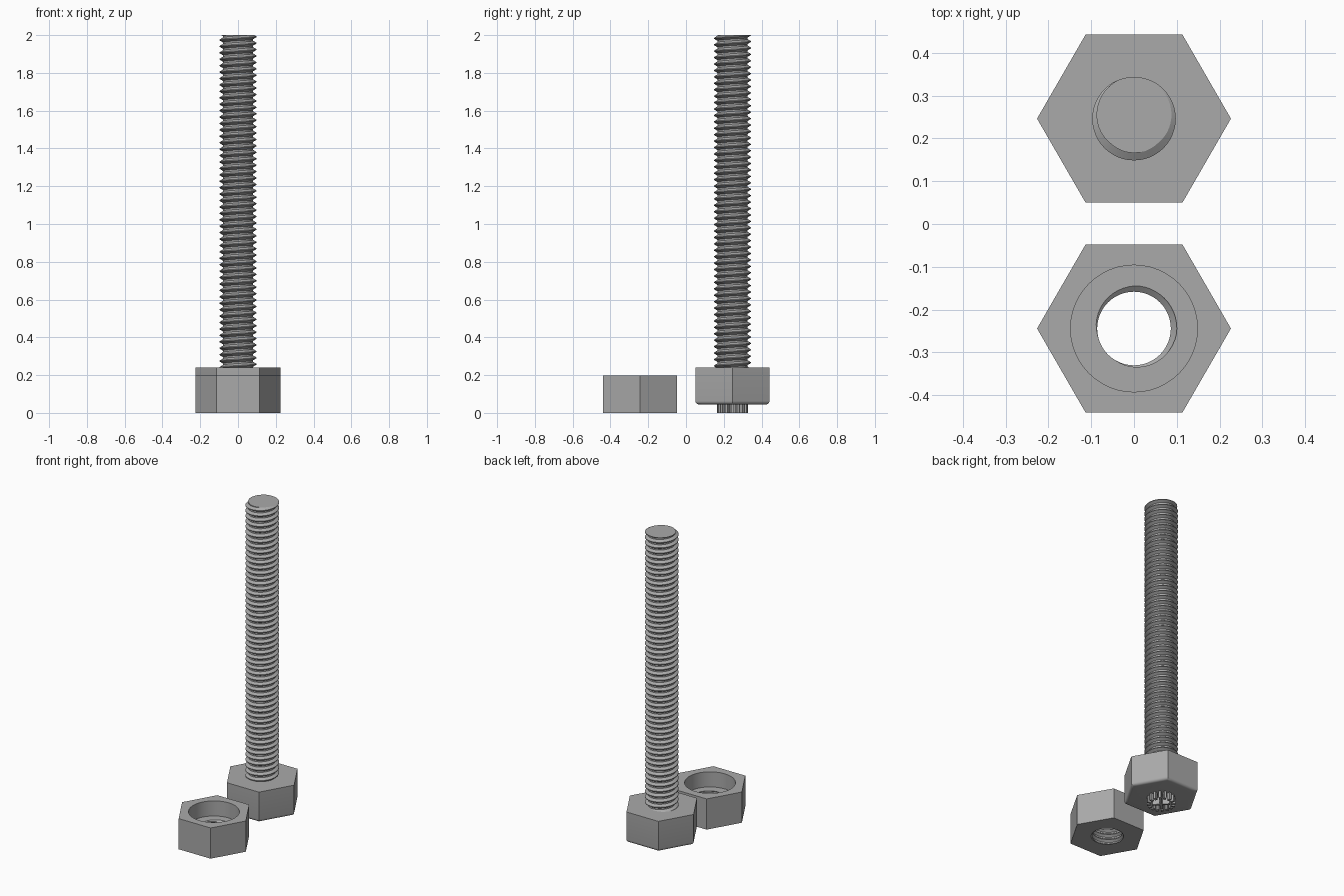
import bpy, bmesh
from math import pi, cos, sin, radians, floor

if "Cube" in bpy.data.objects:
    bpy.data.objects.remove(bpy.data.objects["Cube"])

SEG = 48
PITCH = 0.034
APOTHEM = 0.196
BOLT_Y, NUT_Y = 0.246, -0.244

steel = bpy.data.materials.new("grey steel")
steel.use_nodes = True
steel.diffuse_color = (0.4, 0.4, 0.4, 1)
steel.node_tree.nodes["Principled BSDF"].inputs["Base Color"].default_value = (0.4, 0.4, 0.4, 1)


# A ring is a function: angle -> (radius, height)
def hexagon(apothem, z):
    return lambda t: (apothem / cos(t % (pi / 3) - pi / 6), z)


def circle(r, z):
    return lambda t: (r, z)


def thread(z0, z1, root, crest, z_ref):
    """Rings that climb with the helix and are trimmed flat at both ends."""
    def radius(z, t):
        u = (z - z_ref) / PITCH - t / (2 * pi)
        u = abs(u - floor(u + 0.5))
        return root + (crest - root) * min(1, max(0, (0.375 - u) / 0.3125))

    def ring(z):
        def point(t):
            h = min(z1, max(z0, z + PITCH * t / (2 * pi)))
            return radius(h, t), h
        return point

    first = floor((z0 - z_ref) / PITCH) - 2
    last = floor((z1 - z_ref) / PITCH) + 2
    return [ring(z_ref + PITCH * (k + b)) for k in range(first, last)
            for b in (-0.375, -0.0625, 0.0625, 0.375)]


def loft(name, rings, y, caps=False, loop=False):
    """Skin a list of rings around a vertical axis."""
    bm = bmesh.new()
    rows = []
    for ring in rings:
        row = []
        for i in range(SEG + 1):
            t = 2 * pi * i / SEG
            r, z = ring(t)
            row.append(bm.verts.new((r * cos(t), r * sin(t), z)))
        rows.append(row)
    if loop:
        rows.append(rows[0])
    for a, b in zip(rows, rows[1:]):
        for i in range(SEG):
            bm.faces.new((a[i], a[i + 1], b[i + 1], b[i]))
    bmesh.ops.remove_doubles(bm, verts=bm.verts, dist=0.00005)
    if caps:
        bmesh.ops.holes_fill(bm, edges=[e for e in bm.edges if e.is_boundary], sides=0)
    bmesh.ops.recalc_face_normals(bm, faces=bm.faces)
    return finish(name, bm, (0, y, 0))


def finish(name, bm, place):
    mesh = bpy.data.meshes.new(name)
    bm.to_mesh(mesh)
    bm.free()
    ob = bpy.data.objects.new(name, mesh)
    ob.location = place
    mesh.materials.append(steel)
    bpy.context.collection.objects.link(ob)
    bpy.ops.object.select_all(action='DESELECT')
    ob.select_set(True)
    bpy.context.view_layer.objects.active = ob
    bpy.ops.object.shade_smooth_by_angle(angle=radians(28))
    return ob


# Bolt head with a rounded lower edge
fillet = 0.018
arc = [pi / 2 * k / 5 for k in range(6)]
head = [hexagon(APOTHEM - fillet * (1 - sin(a)), 0.045 + fillet * (1 - cos(a))) for a in arc]
loft("bolt_head", head + [hexagon(APOTHEM, 0.24)], BOLT_Y, caps=True)

# Threaded shank
loft("bolt_shank", thread(0.235, 2.0, 0.08, 0.0975, 2 - PITCH / 4), BOLT_Y, caps=True)

# Hexagonal nut: threaded hole below, wide counterbore above
ledge = 0.1
nut = [hexagon(APOTHEM, 0)]
nut += thread(0, ledge, 0.1, 0.086, PITCH / 3)
nut += [circle(0.148, ledge), circle(0.148, 0.197), hexagon(APOTHEM, 0.197)]
loft("nut", nut, NUT_Y, loop=True)

# Raised ornament under the head: a ring of ribs around a spoked centre
def bar(name, inner, outer, width, angle):
    bm = bmesh.new()
    bmesh.ops.create_cube(bm, size=1)
    for v in bm.verts:
        v.co.x = (inner + outer) / 2 + v.co.x * (outer - inner)
        v.co.y *= width
        v.co.z = 0.024 + v.co.z * 0.048
    ob = finish(name, bm, (0, BOLT_Y, 0))
    ob.rotation_euler.z = angle


for i in range(16):
    bar("rim_rib", 0.06, 0.083, 0.014, 2 * pi * i / 16)
for i in range(4):
    bar("centre_spoke", 0.0, 0.05, 0.014, pi / 4 + pi / 2 * i)
